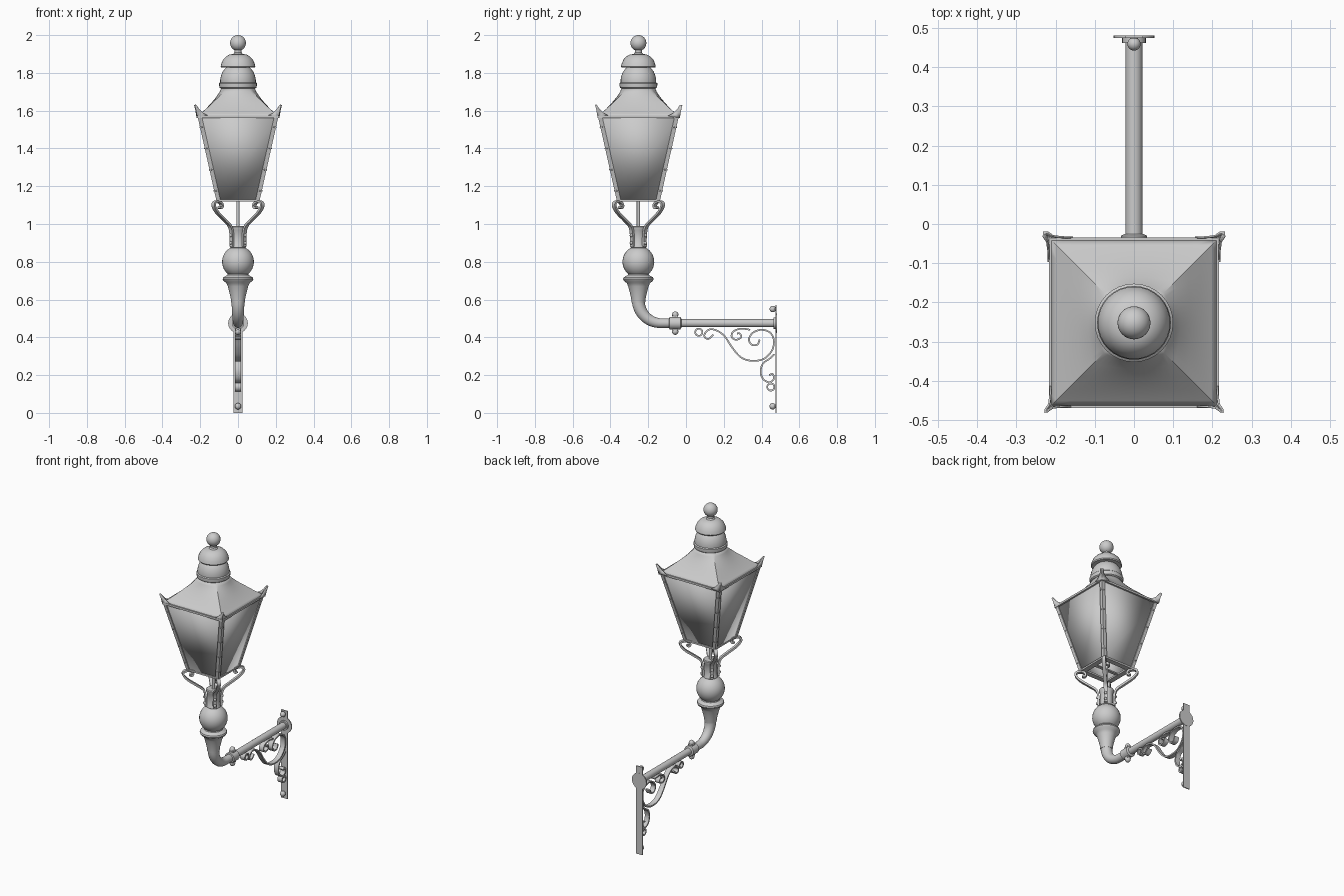
import bpy, bmesh, math
from mathutils import Matrix, Vector

if "Cube" in bpy.data.objects:
    bpy.data.objects.remove(bpy.data.objects["Cube"])

LY = -0.252                      # lantern axis position on y
iron = bpy.data.materials.new("grey_metal")
iron.diffuse_color = (0.6, 0.6, 0.6, 1)
iron.use_nodes = True
iron.node_tree.nodes["Principled BSDF"].inputs["Base Color"].default_value = iron.diffuse_color


def finish(name, bm, solid=0.0):
    bmesh.ops.recalc_face_normals(bm, faces=bm.faces)
    me = bpy.data.meshes.new(name)
    bm.to_mesh(me)
    bm.free()
    me.materials.append(iron)
    ob = bpy.data.objects.new(name, me)
    bpy.context.collection.objects.link(ob)
    if solid:
        ob.modifiers.new("thickness", "SOLIDIFY").thickness = solid
    return ob


def loft(bm, rings, cap=True):
    vr = [[bm.verts.new(p) for p in r] for r in rings]
    n = len(vr[0])
    for a, b in zip(vr, vr[1:]):
        for i in range(n):
            bm.faces.new((a[i], a[(i + 1) % n], b[(i + 1) % n], b[i]))
    if cap:
        bm.faces.new(vr[0])
        bm.faces.new(vr[-1])


def lathe(name, prof, mat=Matrix.Translation((0, LY, 0)), n=32):
    bm = bmesh.new()
    loft(bm, [[mat @ Vector((r * math.cos(i * math.tau / n), r * math.sin(i * math.tau / n), z))
               for i in range(n)] for r, z in prof])
    return finish(name, bm)


def along_y(y, x=0, z=0):
    return Matrix.Translation((x, y, z)) @ Matrix.Rotation(-math.pi / 2, 4, 'X')


def ball(name, p, r, seg=16):
    bm = bmesh.new()
    bmesh.ops.create_uvsphere(bm, u_segments=seg, v_segments=seg // 2 + 2, radius=r,
                              matrix=Matrix.Translation(p))
    return finish(name, bm)


def box(name, lo, hi):
    bm = bmesh.new()
    loft(bm, [[(lo[0], lo[1], z), (hi[0], lo[1], z), (hi[0], hi[1], z), (lo[0], hi[1], z)]
              for z in (lo[2], hi[2])])
    return finish(name, bm)


def smooth_path(p, k=6):
    p = [Vector(q) for q in p]
    out = []
    for i in range(len(p) - 1):
        a, b, c, d = p[max(i - 1, 0)], p[i], p[i + 1], p[min(i + 2, len(p) - 1)]
        for j in range(k):
            t = j / k
            out.append(0.5 * (2 * b + (c - a) * t + (2 * a - 5 * b + 4 * c - d) * t * t
                              + (3 * b - a - 3 * c + d) * t ** 3))
    return out + [p[-1]]


def sweep(name, path, section, angle, origin, scale=lambda t: 1):
    """Sweep a section (normal, sideways) along a path in a vertical plane."""
    d = Vector((math.cos(angle), math.sin(angle), 0))
    side = Vector((-d.y, d.x, 0))
    rings = []
    for i, p in enumerate(path):
        t = (path[min(i + 1, len(path) - 1)] - path[max(i - 1, 0)]).normalized()
        s = scale(i / (len(path) - 1))
        rings.append([Vector(origin) + d * (p.x - t.y * a * s) + side * b * s
                      + Vector((0, 0, p.y + t.x * a * s)) for a, b in section])
    bm = bmesh.new()
    loft(bm, rings)
    return finish(name, bm)


def rect(a, b):
    return [(-a, -b), (a, -b), (a, b), (-a, b)]


def circle(r, n=24):
    return [(r * math.cos(i * math.tau / n), r * math.sin(i * math.tau / n)) for i in range(n)]


def arc(cx, cz, r, a0, a1, n):
    return [(cx + r * math.cos(math.radians(a0 + (a1 - a0) * i / n)),
             cz + r * math.sin(math.radians(a0 + (a1 - a0) * i / n))) for i in range(n + 1)]


# Chimney cap and finial
lathe("lower_cap", [(.088, 1.715), (.098, 1.722), (.1, 1.735), (.1, 1.745), (.094, 1.75), (.094, 1.765),
                    (.09, 1.785), (.082, 1.805), (.07, 1.822), (.06, 1.83), (.055, 1.84)])
lathe("upper_cap", [(.055, 1.828), (.088, 1.828), (.092, 1.834), (.088, 1.85), (.078, 1.872),
                    (.062, 1.888), (.045, 1.897), (.025, 1.9), (.019, 1.908), (.019, 1.925)])
ball("finial_ball", (0, LY, 1.958), .042, 32)

# Roof: square eaves blending into a round top
N = 64
bm = bmesh.new()
rings = []
for z, h, t in [(1.572, .214, 0), (1.585, .198, 0), (1.61, .17, .03), (1.64, .142, .12),
                (1.67, .117, .35), (1.70, .097, .7), (1.725, .086, 1)]:
    ring = []
    for i in range(N):
        c, s = math.cos(i * math.tau / N), math.sin(i * math.tau / N)
        k = h * ((1 - t) / max(abs(c), abs(s)) + t)
        ring.append((c * k, LY + s * k, z))
    rings.append(ring)
loft(bm, rings, cap=False)
finish("roof", bm, .004)


def square(h, z):
    return [(sx * h, LY + sy * h, z) for sx, sy in ((-1, -1), (1, -1), (1, 1), (-1, 1))]


# Eaves frame, glass panes and open bottom frame
for nm, z0, z1, ho, hi in (("eaves_frame", 1.562, 1.575, .217, .195),
                           ("bottom_frame", 1.12, 1.131, .115, .082)):
    bm = bmesh.new()
    loft(bm, [square(hi, z0), square(ho, z0), square(ho, z1), square(hi, z1), square(hi, z0)], False)
    finish(nm, bm)
bm = bmesh.new()
loft(bm, [square(.108, 1.128), square(.207, 1.567)], cap=False)
finish("glass_panes", bm, .003)

for sx in (-1, 1):
    for sy in (-1, 1):
        # Angle iron on each lantern edge, with rivets
        bm = bmesh.new()
        ell = [(0, 0), (-.022, 0), (-.022, -.006), (-.006, -.006), (-.006, -.022), (0, -.022)]
        loft(bm, [[(sx * (h + a), LY + sy * (h + b), z) for a, b in ell]
                  for h, z in ((.114, 1.122), (.214, 1.57))])
        finish("corner_bar", bm)
        for f in (.12, .37, .62, .87):
            h, z = .114 + .1 * f, 1.122 + .448 * f
            ball("bar_rivet", (sx * (h - .011), LY + sy * h, z), .004, 8)
            ball("bar_rivet", (sx * h, LY + sy * (h - .011), z), .004, 8)
        # Folded leaf ear on each roof corner
        bm = bmesh.new()
        for swap in (0, 1):
            pts = [(.216, .216, 1.562), (.155, .215, 1.572), (.185, .216, 1.588), (.207, .219, 1.61),
                   (.22, .228, 1.63), (.229, .229, 1.63), (.222, .222, 1.60)]
            vs = [bm.verts.new((sx * (p[swap]), LY + sy * p[1 - swap], p[2])) for p in pts]
            for q in ((0, 1, 2), (0, 2, 3, 6), (6, 3, 4, 5)):
                bm.faces.new([vs[i] for i in q])
        bmesh.ops.remove_doubles(bm, verts=bm.verts, dist=.0005)
        finish("corner_ear", bm, .005)
        # Scrolled support arm under each corner
        ang = math.atan2(sy, sx)
        sweep("scroll_arm", smooth_path([(.046, .88), (.046, .93), (.058, .985), (.1, 1.02), (.152, 1.058),
                                         (.18, 1.092), (.178, 1.112), (.155, 1.119), (.132, 1.112),
                                         (.122, 1.097), (.13, 1.085), (.142, 1.09)]),
              rect(.006, .011), ang, (0, LY, 0))
        for z in (.9, .94):
            ball("arm_bolt", (math.cos(ang) * .053, LY + math.sin(ang) * .053, z), .009, 10)

# Gas rod with burner holder
lathe("gas_rod", [(.009, .97), (.009, 1.15), (.022, 1.15), (.022, 1.18), (.012, 1.19), (.012, 1.23)], n=16)
box("burner_bar", (-.1, LY - .01, 1.122), (.1, LY + .01, 1.13))

# Column: socket, ball, collar and tapering neck
lathe("column", [(.04, .99), (.044, .985), (.044, .975), (.038, .965), (.037, .89), (.042, .882), (.042, .876)]
      + arc(0, .8, .084, 62, -50, 14)
      + [(.056, .73), (.066, .724), (.078, .717), (.081, .708), (.076, .698), (.062, .688),
         (.054, .67), (.046, .64), (.039, .61), (.036, .585)])

# Swan neck and horizontal pipe
bend = [Vector((LY, .61)), Vector((LY, .595))] + [Vector(q) for q in arc(LY + .12, .595, .12, 180, 270, 14)]
sweep("swan_neck", bend + [Vector((-.05, .475))], circle(.036), math.pi / 2, (0, 0, 0),
      lambda t: 1 - .32 * t)
lathe("pipe", [(.0215, -.06), (.0215, .47)], along_y(0, z=.475), 24)
lathe("pipe_clamp", [(.024, -.09), (.033, -.087), (.033, -.03), (.024, -.025)], along_y(0, z=.475), 24)
for s in (-1, 1):
    box("clamp_lug", (-.014, -.072, .475 + min(s * .02, s * .04)), (.014, -.042, .475 + max(s * .02, s * .04)))
    ball("clamp_ball", (0, -.057, .475 + s * .045), .017)

# Wall plate, rosette and bolts
box("wall_plate", (-.023, .474, 0), (.023, .48, .57))
lathe("wall_rosette", [(.052, .474), (.052, .481)], along_y(0, z=.475), 32)
lathe("pipe_flange", [(.03, .462), (.03, .476)], along_y(0, z=.475), 24)
for z in (.035, .55):
    ball("wall_bolt", (0, .459, z), .017)
    lathe("bolt_shank", [(.01, .455), (.01, .476)], along_y(0, z=z), 12)

# Flat-bar scrollwork of the bracket
scrolls = {
    "main_scroll": [(.145, .415), (.12, .392), (.1, .4), (.1, .42), (.125, .442), (.165, .435), (.205, .405),
                    (.245, .345), (.29, .295), (.345, .276), (.41, .285), (.455, .33), (.465, .385),
                    (.445, .425), (.4, .44), (.355, .425), (.333, .39), (.348, .361), (.378, .362), (.39, .388)],
    "middle_scroll": [(.34, .44), (.29, .446), (.25, .43), (.242, .402), (.265, .387), (.292, .4),
                      (.285, .42), (.27, .42)],
    "lower_scroll": [(.468, .31), (.44, .285), (.408, .262), (.395, .22), (.408, .18), (.44, .162),
                     (.464, .178), (.46, .205), (.44, .2)],
}
for nm, pts in scrolls.items():
    sweep(nm, smooth_path(pts), rect(.0045, .016), math.pi / 2, (0, 0, 0))
for y, z in ((.068, .427), (.449, .137)):
    sweep("scroll_ring", [Vector(q) for q in arc(y, z, .019, 0, 360, 20)],
          rect(.0045, .016), math.pi / 2, (0, 0, 0))

# Smooth shading with crisp edges
bpy.ops.object.select_all(action='SELECT')
bpy.context.view_layer.objects.active = bpy.data.objects["roof"]
bpy.ops.object.shade_smooth_by_angle(angle=math.radians(35))
